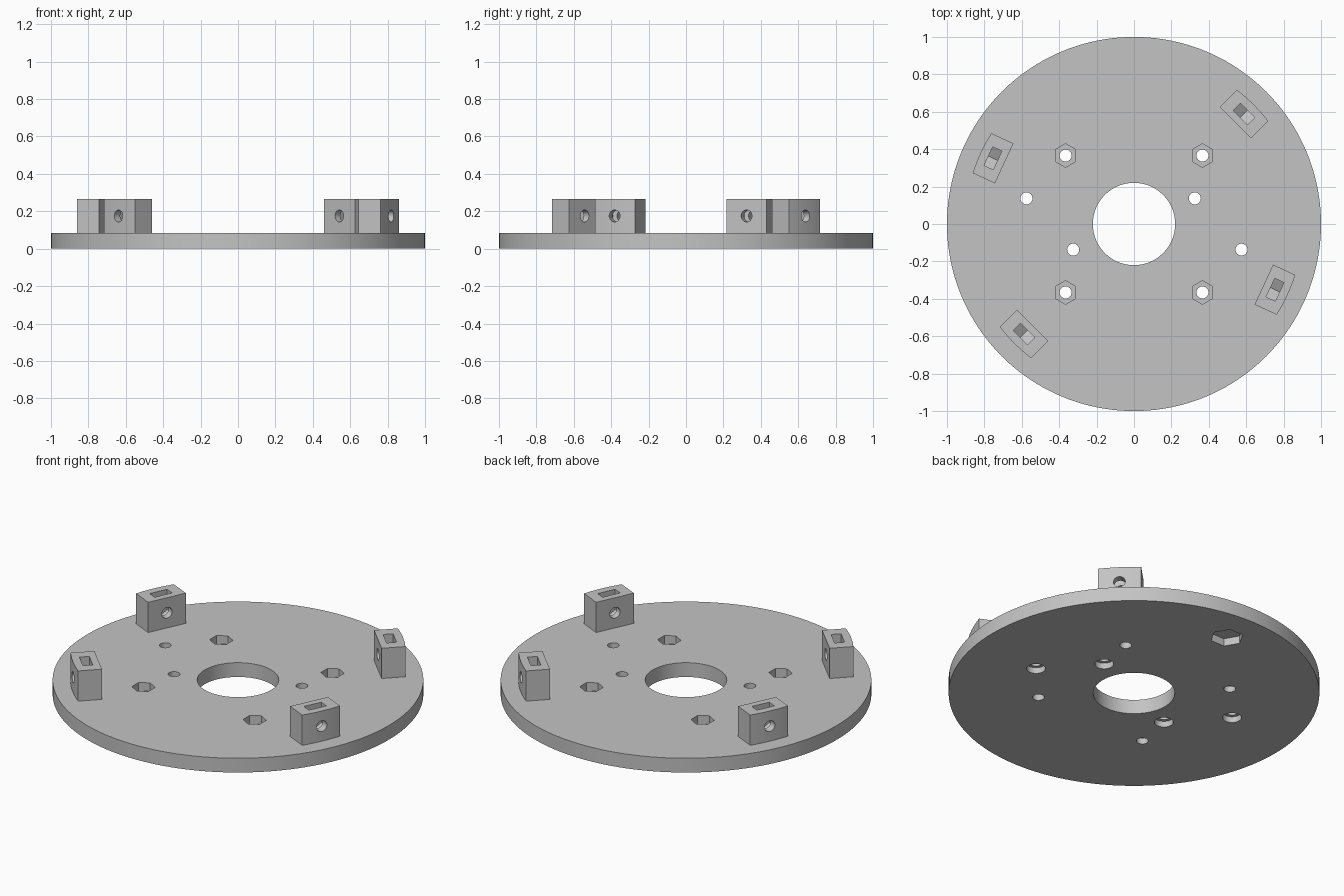
import bpy, bmesh
from math import sin, cos, tau, radians
from mathutils import Matrix, Vector

cube = bpy.data.objects.get("Cube")
if cube:
    bpy.data.objects.remove(cube, do_unlink=True)

# One plain grey
grey = bpy.data.materials.new("light_grey")
grey.use_nodes = True
tone = (0.55, 0.55, 0.55, 1)
grey.diffuse_color = tone
grey.node_tree.nodes["Principled BSDF"].inputs["Base Color"].default_value = tone

PLATE_TOP = 0.085
BLOCK_TOP = 0.265
BOLT_Z = 0.175
BOLT_R = 0.032
NUT_R = 0.063


def ring(sides, radius, start=0.0):
    """Outline of a regular polygon."""
    return [(radius * cos(start + tau * i / sides), radius * sin(start + tau * i / sides))
            for i in range(sides)]


def prism(name, outline, low, high, places=((0, 0),), matrix=Matrix()):
    """Extrude an outline from low to high at each place, then transform it."""
    bm = bmesh.new()
    for px, py in places:
        bottom = [bm.verts.new(matrix @ Vector((x + px, y + py, low))) for x, y in outline]
        top = [bm.verts.new(matrix @ Vector((x + px, y + py, high))) for x, y in outline]
        bm.faces.new(bottom[::-1])
        bm.faces.new(top)
        for i in range(len(outline)):
            j = (i + 1) % len(outline)
            bm.faces.new((bottom[i], bottom[j], top[j], top[i]))
    bmesh.ops.recalc_face_normals(bm, faces=bm.faces)
    mesh = bpy.data.meshes.new(name)
    bm.to_mesh(mesh)
    bm.free()
    mesh.materials.append(grey)
    obj = bpy.data.objects.new(name, mesh)
    bpy.context.collection.objects.link(obj)
    return obj


def select(obj):
    bpy.ops.object.select_all(action="DESELECT")
    obj.select_set(True)
    bpy.context.view_layer.objects.active = obj


def cut(obj, cutter, operation="DIFFERENCE"):
    """Apply a boolean and discard the cutter."""
    mod = obj.modifiers.new("cut", "BOOLEAN")
    mod.operation = operation
    mod.solver = "EXACT"
    mod.object = cutter
    select(obj)
    bpy.ops.object.modifier_apply(modifier=mod.name)
    bpy.data.objects.remove(cutter, do_unlink=True)


def finish(obj):
    select(obj)
    bpy.ops.object.shade_smooth_by_angle(angle=radians(30))


# Round base plate with its centre opening
plate = prism("base_plate", ring(160, 1.0), 0, PLATE_TOP)
cut(plate, prism("centre_cutter", ring(96, 0.22), -0.1, 0.2))

# Four bolt holes with nut pockets sunk into the top
corners = [(x, y) for x in (-0.366, 0.366) for y in (-0.366, 0.366)]
cut(plate, prism("bolt_cutter", ring(32, BOLT_R), -0.1, 0.2, corners))
cut(plate, prism("nut_cutter", ring(6, NUT_R, tau / 4), 0.035, 0.2, corners))

# Four mounting holes counterbored from below
mounts = [(-0.575, 0.137), (-0.325, -0.137), (0.325, 0.137), (0.575, -0.137)]
cut(plate, prism("mount_cutter", ring(32, BOLT_R), -0.1, 0.2, mounts))
cut(plate, prism("counterbore_cutter", ring(32, 0.051), -0.1, 0.035, mounts))

# Single large hexagonal pocket under the rear edge
cut(plate, prism("hex_pocket_cutter", ring(6, 0.09), -0.1, 0.045, [(0, 0.78)]))
finish(plate)

# Upright block: built along +x, outer face following a circle
IN, OUT, HALF = 0.766, 0.95, 0.1175
block = prism("mounting_block", [(IN, -HALF), (OUT, -HALF), (OUT, HALF), (IN, HALF)],
              PLATE_TOP, BLOCK_TOP)
cut(block, prism("rim_cutter", ring(256, 0.904), -0.1, 0.5), "INTERSECT")

# Radial bolt hole and the captive nut slot, open at the top, pointed below
along_x = Matrix(((0, 0, 1, 0), (1, 0, 0, 0), (0, 1, 0, BOLT_Z), (0, 0, 0, 1)))
cut(block, prism("radial_cutter", ring(32, BOLT_R), 0.6, 1.1, matrix=along_x))
w = NUT_R * cos(tau / 12)
slot = [(0, -NUT_R), (w, -NUT_R / 2), (w, 0.2), (-w, 0.2), (-w, -NUT_R / 2)]
cut(block, prism("slot_cutter", slot, 0.805, 0.859, matrix=along_x))
finish(block)

# Repeat the block around the plate
names = ["rear_left_block", "front_left_block", "front_right_block", "rear_right_block"]
for i, (name, angle) in enumerate(zip(names, (45, -25, 225, 155))):
    obj = block if i == 0 else block.copy()
    if i:
        bpy.context.collection.objects.link(obj)
    obj.name = name
    obj.rotation_euler.z = radians(angle)
